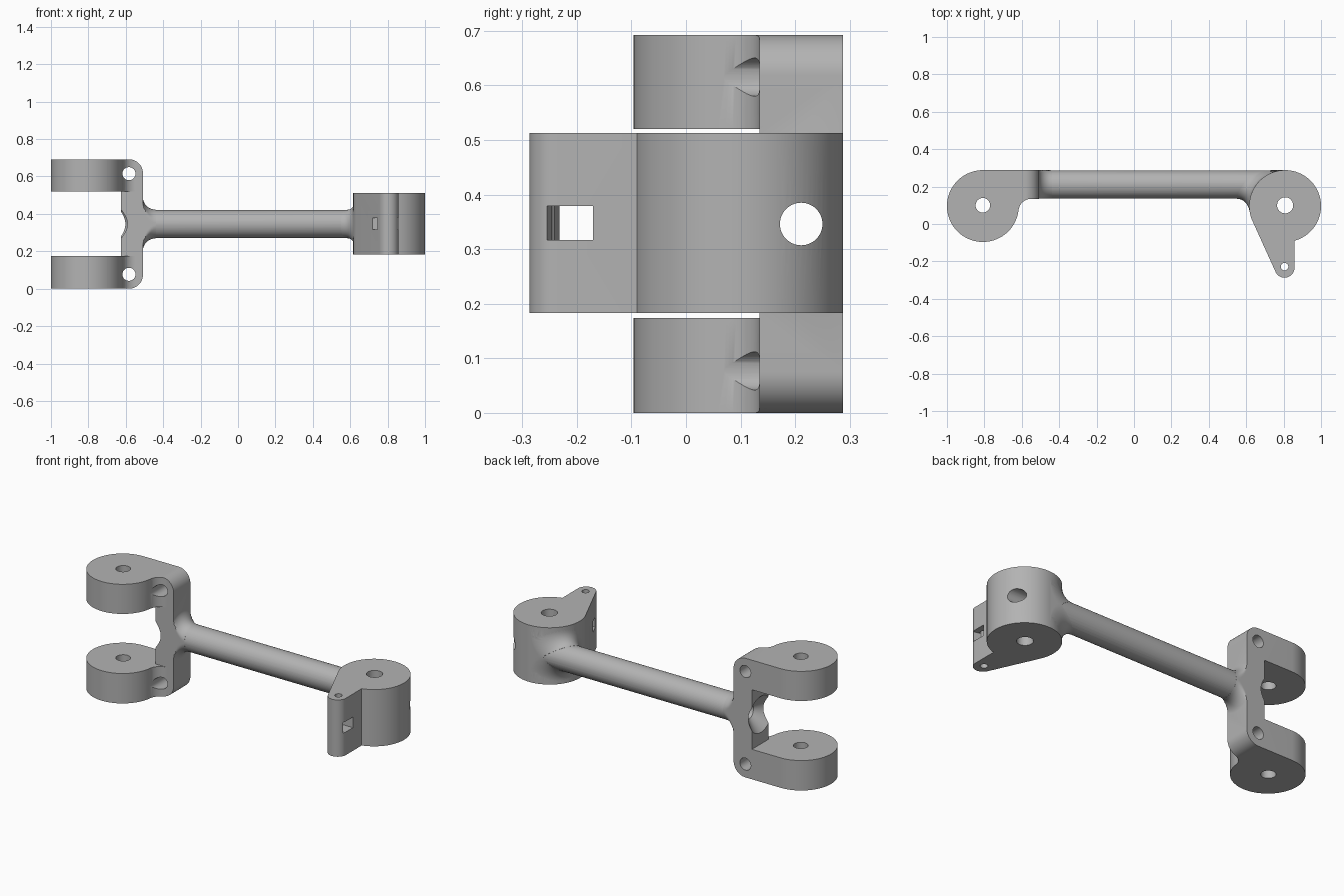
import bpy, bmesh, math
from mathutils import Matrix, Vector

if "Cube" in bpy.data.objects:
    bpy.data.objects.remove(bpy.data.objects["Cube"], do_unlink=True)

grey = bpy.data.materials.new("plain_grey")
grey.use_nodes = True
GREY = (0.45, 0.45, 0.45, 1)
grey.diffuse_color = GREY
grey.node_tree.nodes["Principled BSDF"].inputs["Base Color"].default_value = GREY

# Shared dimensions
PIVOT_X, PIVOT_Y, PIVOT_R = 0.808, 0.096, 0.192
HEIGHT, MID = 0.692, 0.346
ROD_Y, ROD_R, FILLET = 0.211, 0.076, 0.07
BACK, FRONT = 0.288, 0.135


def finish(name, bm):
    bmesh.ops.recalc_face_normals(bm, faces=bm.faces)
    mesh = bpy.data.meshes.new(name)
    bm.to_mesh(mesh)
    bm.free()
    mesh.materials.append(grey)
    obj = bpy.data.objects.new(name, mesh)
    bpy.context.collection.objects.link(obj)
    return obj


def arc(cx, cy, r, start, end, n=24):
    angles = [math.radians(start + (end - start) * i / n) for i in range(n + 1)]
    return [(cx + r * math.cos(a), cy + r * math.sin(a)) for a in angles]


def prism(name, points, axis, low, high):
    """Extrude a 2D outline along z (outline in xy) or y (outline in xz)."""
    place = {"z": lambda p, h: (p[0], p[1], h), "y": lambda p, h: (p[0], h, p[1])}[axis]
    bm = bmesh.new()
    face = bm.faces.new([bm.verts.new(place(p, low)) for p in points])
    new = bmesh.ops.extrude_face_region(bm, geom=[face])["geom"]
    shift = Vector(place((0, 0), high - low))
    bmesh.ops.translate(bm, vec=shift, verts=[v for v in new if isinstance(v, bmesh.types.BMVert)])
    return finish(name, bm)


def box(name, x, y, z):
    return prism(name, [(x[0], y[0]), (x[1], y[0]), (x[1], y[1]), (x[0], y[1])], "z", *z)


def cone(name, axis, centre, r1, r2, length, segments=64):
    turn = {"x": Matrix.Rotation(math.pi / 2, 4, "Y"),
            "y": Matrix.Rotation(math.pi / 2, 4, "X"),
            "z": Matrix()}[axis]
    bm = bmesh.new()
    bmesh.ops.create_cone(bm, cap_ends=True, segments=segments, radius1=r1, radius2=r2,
                          depth=length, matrix=Matrix.Translation(centre) @ turn)
    return finish(name, bm)


def combine(target, other, operation):
    other.hide_render = True
    mod = target.modifiers.new("combine", "BOOLEAN")
    mod.operation, mod.object, mod.solver = operation, other, "EXACT"
    bpy.context.view_layer.objects.active = target
    bpy.ops.object.modifier_apply(modifier=mod.name)
    bpy.data.objects.remove(other, do_unlink=True)


def flare(name, wall, sign, y_low, x_limit, n=64, steps=10):
    """Fillet between the rod and the wall surface x = wall(y)."""
    bm = bmesh.new()
    rings = []
    turns = [math.pi / 2 * i / steps for i in range(steps + 1)]
    sections = [(FILLET * (1 - math.sin(t)), ROD_R + FILLET * (1 - math.cos(t))) for t in turns]
    sections.append((-0.03, ROD_R + FILLET))
    for gap, radius in sections:
        ring = []
        for i in range(n):
            a = 2 * math.pi * i / n
            y = min(max(ROD_Y + radius * math.cos(a), y_low), BACK - 0.0005)
            x = min(wall(y) + sign * gap, x_limit)
            ring.append(bm.verts.new((x, y, MID + radius * math.sin(a))))
        rings.append(ring)
    for a, b in zip(rings, rings[1:]):
        for i in range(n):
            bm.faces.new((a[i], a[i - 1], b[i - 1], b[i]))
    for ring in (rings[0], rings[-1]):
        hub = bm.verts.new((sum(v.co.x for v in ring) / n, ROD_Y, MID))
        for i in range(n):
            bm.faces.new((ring[i - 1], ring[i], hub))
    return finish(name, bm)


# Forked end: ear outline with a concave blend into the upright
blend_y = FRONT - FILLET
blend_dx = math.sqrt((PIVOT_R + FILLET) ** 2 - (blend_y - PIVOT_Y) ** 2)
tilt = math.degrees(math.atan2(blend_y - PIVOT_Y, blend_dx))
ear = arc(-PIVOT_X, PIVOT_Y, PIVOT_R, 90, 360 + tilt, 64)
ear += arc(-PIVOT_X + blend_dx, blend_y, FILLET, 180 + tilt, 90, 16)
ear += [(-0.4, FRONT), (-0.4, BACK)]
link = prism("connecting_link", ear, "z", 0, HEIGHT)

# Rounded outer corners of the fork
corner = 0.075
side = [(-1.1, -0.05)] + [(-0.7, -0.05), (-0.7, 0)]
side += arc(-0.508 - corner, corner, corner, -90, 0, 16)
side += arc(-0.508 - corner, HEIGHT - corner, corner, 0, 90, 16)
side += [(-0.7, HEIGHT), (-0.7, HEIGHT + 0.05), (-1.1, HEIGHT + 0.05)]
combine(link, prism("fork_trim", side, "y", -0.5, 0.5), "INTERSECT")

# Gap between the ears
gap = (0.174, 0.52)
combine(link, box("ear_gap", (-1.1, -0.625), (-0.5, 0.5), gap), "DIFFERENCE")
combine(link, box("upright_front_gap", (-0.7, -0.4), (-0.5, FRONT), gap), "DIFFERENCE")

# Boss with tapered lever at the other end
tip_y, tip_r = -0.234, 0.053
lean = 180 + math.degrees(math.asin((PIVOT_R - tip_r) / (PIVOT_Y - tip_y)))
boss = arc(PIVOT_X, PIVOT_Y, PIVOT_R, -75, lean, 72)
boss += arc(PIVOT_X - 0.003, tip_y, tip_r, lean, 360, 24)
boss_z = (0.183, 0.513)
combine(link, prism("boss", boss, "z", *boss_z), "UNION")


def boss_wall(y):
    return PIVOT_X - math.sqrt(max(PIVOT_R ** 2 - (y - PIVOT_Y) ** 2, 0))


# Rod and its blends into both ends
combine(link, cone("rod", "x", (0.12, ROD_Y, MID), ROD_R - 0.0005, ROD_R - 0.0005, 1.36), "UNION")
combine(link, flare("fork_blend", lambda y: -0.509, 1, FRONT + 0.0005, 1), "UNION")
combine(link, flare("boss_blend", boss_wall, -1, -1, 0.8), "UNION")

# Drilled holes: axis, centre, radius, length
holes = [("z", (-PIVOT_X, PIVOT_Y + 0.004, MID), 0.039, 1),
         ("z", (PIVOT_X, PIVOT_Y + 0.004, MID), 0.043, 1),
         ("z", (PIVOT_X - 0.003, tip_y + 0.006, MID), 0.02, 1),
         ("y", (-0.583, 0.1, 0.077), 0.035, 1),
         ("y", (-0.583, 0.1, HEIGHT - 0.077), 0.035, 1),
         ("x", (0.15, ROD_Y, MID), 0.039, 2)]
for axis, centre, radius, length in holes:
    combine(link, cone("hole", axis, centre, radius, radius, length, 48), "DIFFERENCE")

# Countersunk mouth of the rod bore
combine(link, cone("bore_mouth", "x", (-0.595, ROD_Y - 0.005, MID), 0.12, 0.03, 0.09), "DIFFERENCE")

# Rectangular slot through the lever
slot = [(0.65, -0.212), (0.9, -0.264), (0.9, -0.17), (0.65, -0.17)]
combine(link, prism("slot", slot, "z", 0.317, 0.379), "DIFFERENCE")

bpy.ops.object.select_all(action="DESELECT")
link.select_set(True)
bpy.context.view_layer.objects.active = link
bpy.ops.object.shade_smooth_by_angle(angle=math.radians(30))
